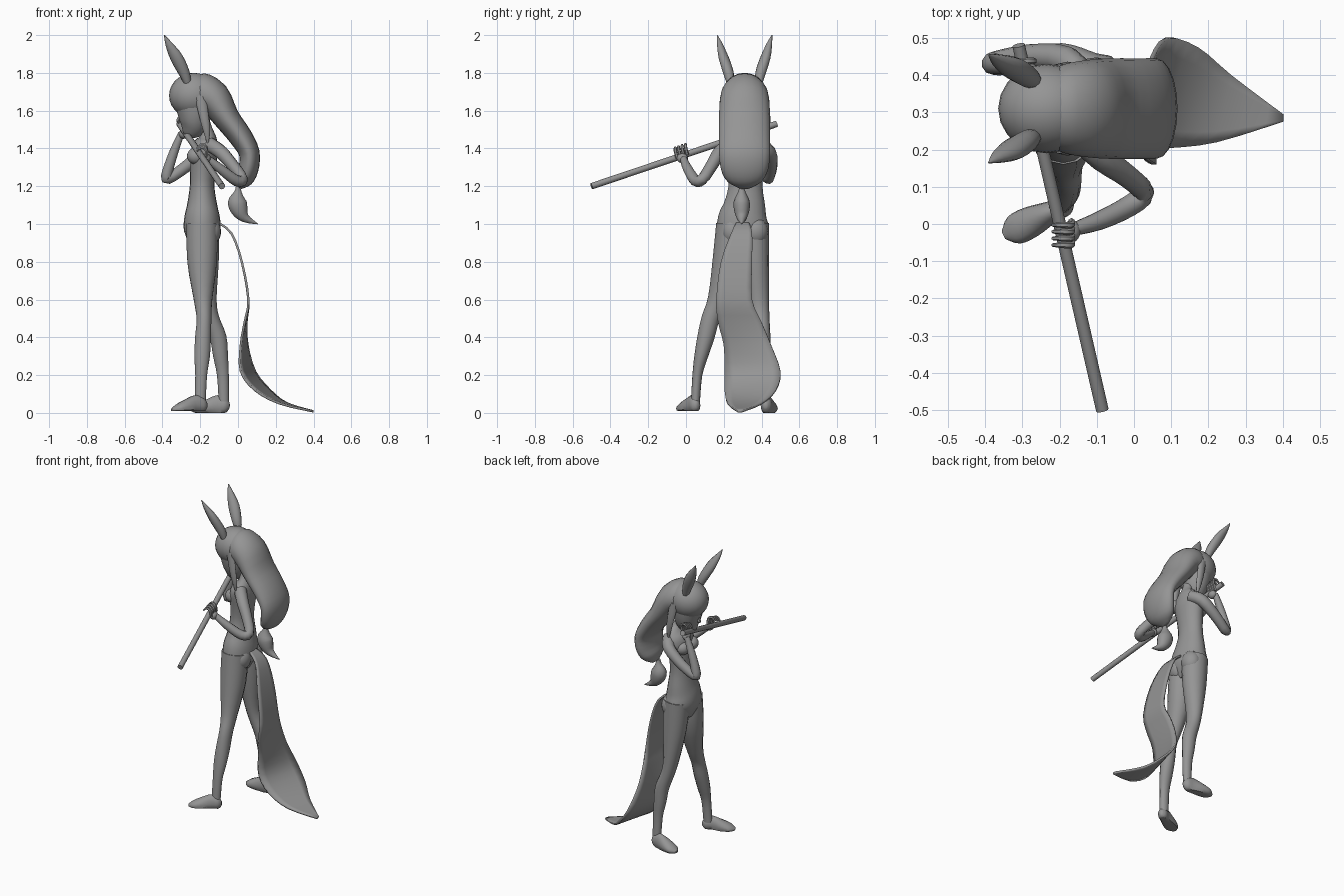
import bpy, bmesh, math
from mathutils import Vector

cube = bpy.data.objects.get("Cube")
if cube:
    bpy.data.objects.remove(cube, do_unlink=True)

grey = bpy.data.materials.new("plain_grey")
grey.use_nodes = True
grey.diffuse_color = (0.3, 0.3, 0.3, 1)
for node in grey.node_tree.nodes:
    if node.type == "BSDF_PRINCIPLED":
        node.inputs["Base Color"].default_value = grey.diffuse_color
        node.inputs["Roughness"].default_value = 0.8

MID = 0.31  # body symmetry plane
parts = []


def add_object(name, bm):
    """Turn a bmesh into a named, coloured object."""
    bmesh.ops.recalc_face_normals(bm, faces=bm.faces)
    mesh = bpy.data.meshes.new(name)
    bm.to_mesh(mesh)
    bm.free()
    mesh.materials.append(grey)
    obj = bpy.data.objects.new(name, mesh)
    bpy.context.collection.objects.link(obj)
    parts.append(obj)
    return obj


def smooth_rows(rows, steps):
    """Catmull-Rom interpolation through every control row."""
    rows = [Vector(row) for row in rows]
    result = []
    last = len(rows) - 1
    for i in range(last):
        before, start = rows[max(i - 1, 0)], rows[i]
        end, after = rows[i + 1], rows[min(i + 2, last)]
        for k in range(steps):
            t = k / steps
            result.append(0.5 * (2 * start + (end - before) * t
                          + (2 * before - 5 * start + 4 * end - after) * t ** 2
                          + (3 * start - before - 3 * end + after) * t ** 3))
    return result + [rows[-1]]


def loft(name, rows, side=(0, 1, 0), sides=14, steps=3, floor=None):
    """Skin elliptical rings: each row is x, y, z, depth radius, side radius."""
    rows = smooth_rows(rows, steps)
    points = [Vector(row[:3]) for row in rows]
    bm = bmesh.new()
    rings = []
    for i, (point, row) in enumerate(zip(points, rows)):
        tangent = points[min(i + 1, len(points) - 1)] - points[max(i - 1, 0)]
        tangent.normalize()
        across = Vector(side)
        across = (across - tangent * across.dot(tangent)).normalized()
        depth = tangent.cross(across)
        ring = []
        for k in range(sides):
            angle = math.tau * k / sides
            spot = (point + across * max(row[4], 0.001) * math.cos(angle)
                    + depth * max(row[3], 0.001) * math.sin(angle))
            if floor is not None:
                spot.z = max(spot.z, floor)
            ring.append(bm.verts.new(spot))
        rings.append(ring)
    for low, high in zip(rings, rings[1:]):
        for k in range(sides):
            n = (k + 1) % sides
            bm.faces.new((low[k], low[n], high[n], high[k]))
    bm.faces.new(rings[0])
    bm.faces.new(rings[-1])
    return add_object(name, bm)


def ellipsoid(name, centre, radii):
    bm = bmesh.new()
    bmesh.ops.create_uvsphere(bm, u_segments=20, v_segments=14, radius=1)
    bmesh.ops.scale(bm, vec=radii, verts=bm.verts)
    bmesh.ops.translate(bm, vec=centre, verts=bm.verts)
    return add_object(name, bm)


def limb(name, path, radii, side=(0, 1, 0), sides=10):
    """Round tube with one radius per path point."""
    rows = [(*point, r, r) for point, r in zip(path, radii)]
    return loft(name, rows, side, sides)


# Torso and neck
loft("torso", [
    (-.19, .3, .88, .06, .09), (-.19, .3, .96, .095, .135),
    (-.19, .3, 1.03, .095, .13), (-.19, .31, 1.1, .08, .11),
    (-.19, .315, 1.2, .065, .09), (-.185, .315, 1.3, .068, .095),
    (-.175, .315, 1.4, .07, .11), (-.16, .315, 1.45, .05, .09),
    (-.165, MID, 1.5, .03, .04), (-.19, MID, 1.58, .03, .035)], sides=20)

# Legs
loft("left_leg", [
    (-.19, .24, 1, .085, .08), (-.19, .22, .8, .08, .08),
    (-.185, .17, .6, .05, .055), (-.18, .13, .5, .04, .048),
    (-.185, .105, .4, .043, .045), (-.19, .08, .3, .042, .036),
    (-.195, .06, .2, .032, .026), (-.2, .05, .06, .03, .024)])
loft("right_leg", [
    (-.185, .36, 1, .085, .08), (-.175, .37, .8, .075, .07),
    (-.16, .385, .6, .048, .055), (-.14, .395, .5, .042, .047),
    (-.105, .405, .4, .045, .042), (-.092, .41, .3, .04, .036),
    (-.08, .415, .2, .032, .027), (-.075, .42, .06, .028, .024)])

# Feet, flattened underneath
for name, heel, toe, floor in (("left_foot", (-.165, .06), (-.35, -.03), .01),
                               ("right_foot", (-.045, .42), (-.245, .45), 0)):
    start, end = Vector(heel), Vector(toe)
    rows = []
    for t, z, high, wide in ((0, .04, .015, .01), (.1, .04, .04, .028),
                             (.3, .04, .055, .03), (.6, .03, .04, .042),
                             (.85, .02, .025, .04), (1, .015, .008, .012)):
        rows.append((*start.lerp(end, t), z, high, wide))
    loft(name, rows, floor=floor)

# Arms
limb("left_arm", [(-.15, .24, 1.42), (-.09, .18, 1.38), (-.02, .13, 1.3),
                  (.025, .085, 1.235), (-.01, .05, 1.23),
                  (-.09, .01, 1.29), (-.165, -.015, 1.35)],
     (.04, .037, .032, .03, .03, .026, .018), side=(0, 0, 1))
limb("right_arm", [(-.14, .38, 1.42), (-.18, .44, 1.38), (-.28, .45, 1.3),
                   (-.37, .435, 1.24), (-.375, .43, 1.27),
                   (-.34, .425, 1.38), (-.3, .42, 1.48)],
     (.04, .038, .033, .03, .03, .025, .018))

# Flute
flute_top, flute_end = Vector((-.31, .48, 1.53)), Vector((-.085, -.5, 1.2))
limb("flute", [flute_top, flute_end], (.017, .017), side=(0, 0, 1), sides=12)

# Hands with fingers curled over the flute
for name, t, palm in (("left", .52, (.025, .01, -.01)),
                      ("right", .07, (.005, -.005, -.03))):
    grip = flute_top.lerp(flute_end, t)
    centre = grip + Vector(palm)
    ellipsoid(name + "_hand", centre, (.024, .03, .026))
    for k in range(4):
        shift = Vector((0, .018 * (k - 1.5), .006 * k))
        limb(name + "_finger", [centre + shift,
                                grip + shift + Vector((.025, 0, .03)),
                                grip + shift + Vector((0, 0, .045)),
                                grip + shift + Vector((-.025, 0, .025))],
             (.009, .009, .008, .005), sides=6)

# Head, nose and hair cap
loft("face", [(-.255, MID, 1.455, .012, .015), (-.25, MID, 1.475, .045, .04),
              (-.235, MID, 1.52, .072, .075), (-.23, MID, 1.58, .09, .095),
              (-.235, MID, 1.66, .11, .105)], sides=18)
limb("nose", [(-.3, MID, 1.575), (-.315, MID, 1.55), (-.325, MID, 1.54)],
     (.012, .013, .003), sides=6)
ellipsoid("hair_cap", (-.235, MID, 1.68), (.13, .12, .12))

# Swept back mane with a knotted tuft
loft("mane", [
    (-.24, MID, 1.7, .07, .08), (-.2, MID, 1.695, .105, .115),
    (-.13, MID, 1.665, .093, .13), (-.06, MID, 1.56, .07, .135),
    (.015, MID, 1.46, .062, .135), (.06, MID, 1.375, .055, .135),
    (.055, MID, 1.29, .053, .125), (.03, MID, 1.23, .045, .095),
    (.01, MID, 1.19, .01, .03)], sides=20)
loft("mane_tuft", [
    (0, .295, 1.2, .012, .012), (0, .295, 1.17, .02, .02),
    (-.005, .295, 1.12, .05, .042), (.01, .295, 1.07, .045, .04),
    (.04, .295, 1.03, .024, .025), (.105, .295, 1, .002, .002)])

# Mirrored pairs: ears, side locks, chest and seat
for label, s in (("left", -1), ("right", 1)):
    loft(label + "_ear", [
        (-.265, MID + s * .075, 1.74, .018, .018),
        (-.285, MID + s * .085, 1.8, .03, .028),
        (-.325, MID + s * .11, 1.88, .035, .026),
        (-.365, MID + s * .13, 1.95, .02, .015),
        (-.39, MID + s * .145, 2, .002, .002)], side=(-.5, s, 0), sides=10)
    loft(label + "_side_lock", [
        (-.2, MID + s * .105, 1.68, .03, .015),
        (-.18, MID + s * .112, 1.57, .025, .014),
        (-.165, MID + s * .11, 1.49, .018, .012),
        (-.16, MID + s * .105, 1.42, .002, .002)], sides=8)
    ellipsoid(label + "_chest", (-.22, MID + s * .048, 1.36), (.05, .045, .045))
    ellipsoid(label + "_seat", (-.15, MID + s * .06, .96), (.06, .065, .075))

# Trailing cloth: each row is height, left edge x and y, right edge x and y
rows = smooth_rows([
    (1.01, -.11, .27, -.11, .33), (.95, -.035, .24, -.035, .35),
    (.8, .02, .185, .02, .35), (.6, .055, .16, .055, .35),
    (.48, .035, .17, .045, .4), (.36, .015, .2, .05, .45),
    (.22, .015, .205, .09, .5), (.12, .09, .205, .17, .475),
    (.05, .22, .22, .26, .4), (.008, .4, .275, .4, .295)], 3)
bm = bmesh.new()
columns = 6
strips = []
for z, xl, yl, xr, yr in rows:
    left, right = Vector((xl, yl, z)), Vector((xr, yr, z))
    strips.append([bm.verts.new(left.lerp(right, k / columns))
                   for k in range(columns + 1)])
for upper, lower in zip(strips, strips[1:]):
    for k in range(columns):
        bm.faces.new((upper[k], upper[k + 1], lower[k + 1], lower[k]))
cloth = add_object("trailing_cloth", bm)
solid = cloth.modifiers.new("thickness", "SOLIDIFY")
solid.thickness = 0.012
solid.offset = 0

# Smooth shading with sharp rims
bpy.ops.object.select_all(action="DESELECT")
for obj in parts:
    obj.select_set(True)
bpy.context.view_layer.objects.active = parts[0]
bpy.ops.object.shade_smooth_by_angle(angle=math.radians(45))
